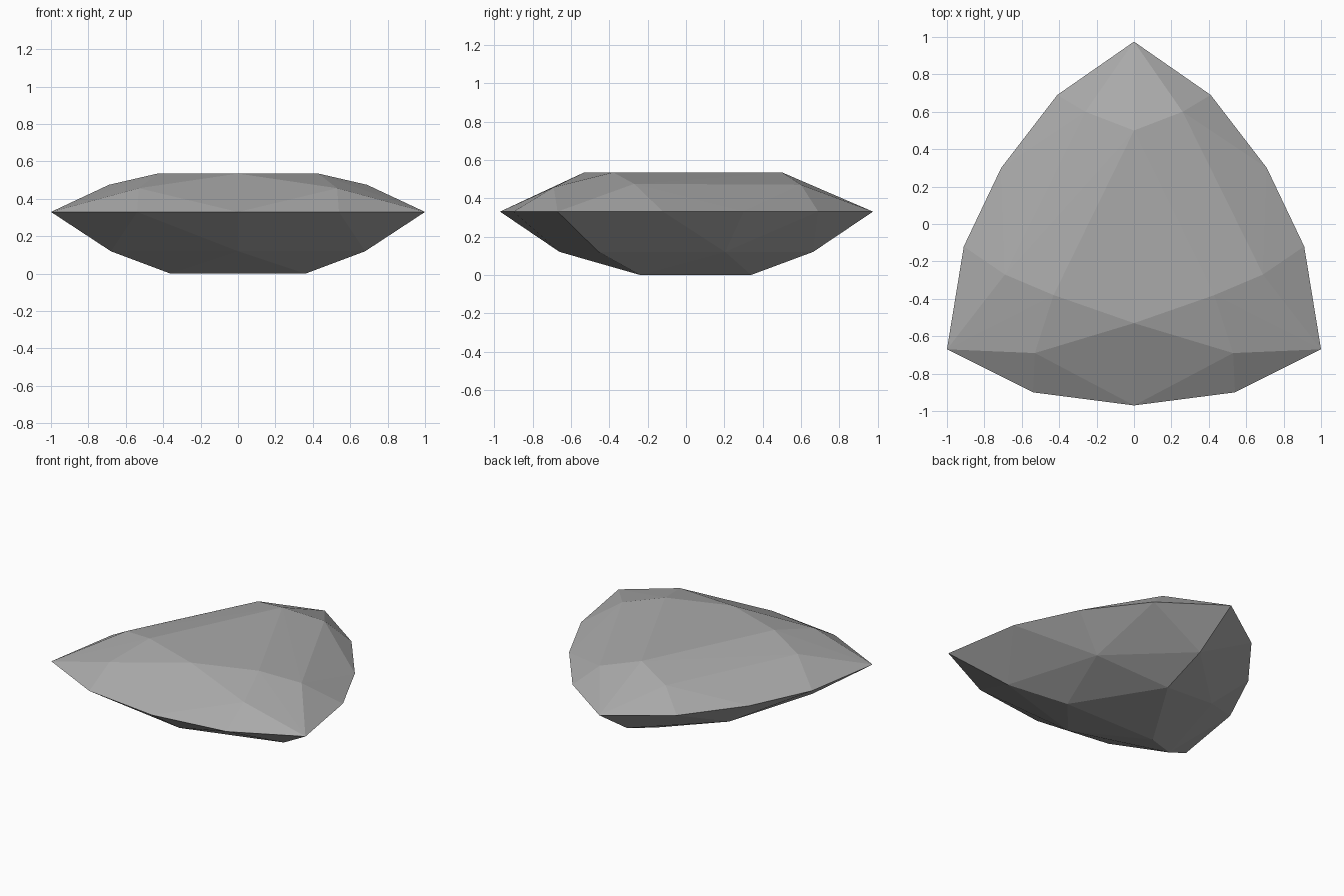
import bpy
import bmesh

cube = bpy.data.objects.get("Cube")
if cube:
    bpy.data.objects.remove(cube, do_unlink=True)

# Heights of the levels of the cut stone
GIRDLE_Z, TABLE_Z, LOWER_Z = 0.33, 0.535, 0.12

# Half outline at the girdle, from the back tip round to the front centre
outline = [(0, 0.975), (0.41, 0.69), (0.71, 0.30), (0.91, -0.12),
           (1, -0.67), (0.54, -0.90), (0, -0.97)]
tips_and_mids = outline[::2]

# Crown facets above the girdle
crown = [(0, 0.5, TABLE_Z), (0.43, -0.38, TABLE_Z), (0, -0.53, TABLE_Z),
         (0.26, 0.60, 0.47), (0.69, -0.27, 0.475), (0.53, -0.69, 0.457)]

# Underside: scaled copies of the tips and side middles, then a small base
girdle = [(x, y, GIRDLE_Z) for x, y in outline]
lower = [(x * 0.68, y * 0.68, LOWER_Z) for x, y in tips_and_mids]
base = [(0, 0.34, 0), (0.36, -0.24, 0)]


def mirrored(points):
    """Points together with their copies across x = 0."""
    return set(points) | {(-x, y, z) for x, y, z in points if x > 0}


# Faceted body as the hull of all levels
bm = bmesh.new()
for point in sorted(mirrored(girdle + crown + lower + base)):
    bm.verts.new(point)
bmesh.ops.convex_hull(bm, input=bm.verts)
bmesh.ops.dissolve_limit(bm, angle_limit=0.005, verts=bm.verts, edges=bm.edges)
bmesh.ops.recalc_face_normals(bm, faces=bm.faces)

mesh = bpy.data.meshes.new("faceted_stone")
bm.to_mesh(mesh)
bm.free()
stone = bpy.data.objects.new("faceted_stone", mesh)
bpy.context.collection.objects.link(stone)

# Plain grey stone
grey = bpy.data.materials.new("stone_grey")
grey.use_nodes = True
colour = (0.4, 0.4, 0.4, 1)
grey.diffuse_color = colour
grey.node_tree.nodes["Principled BSDF"].inputs["Base Color"].default_value = colour
mesh.materials.append(grey)
